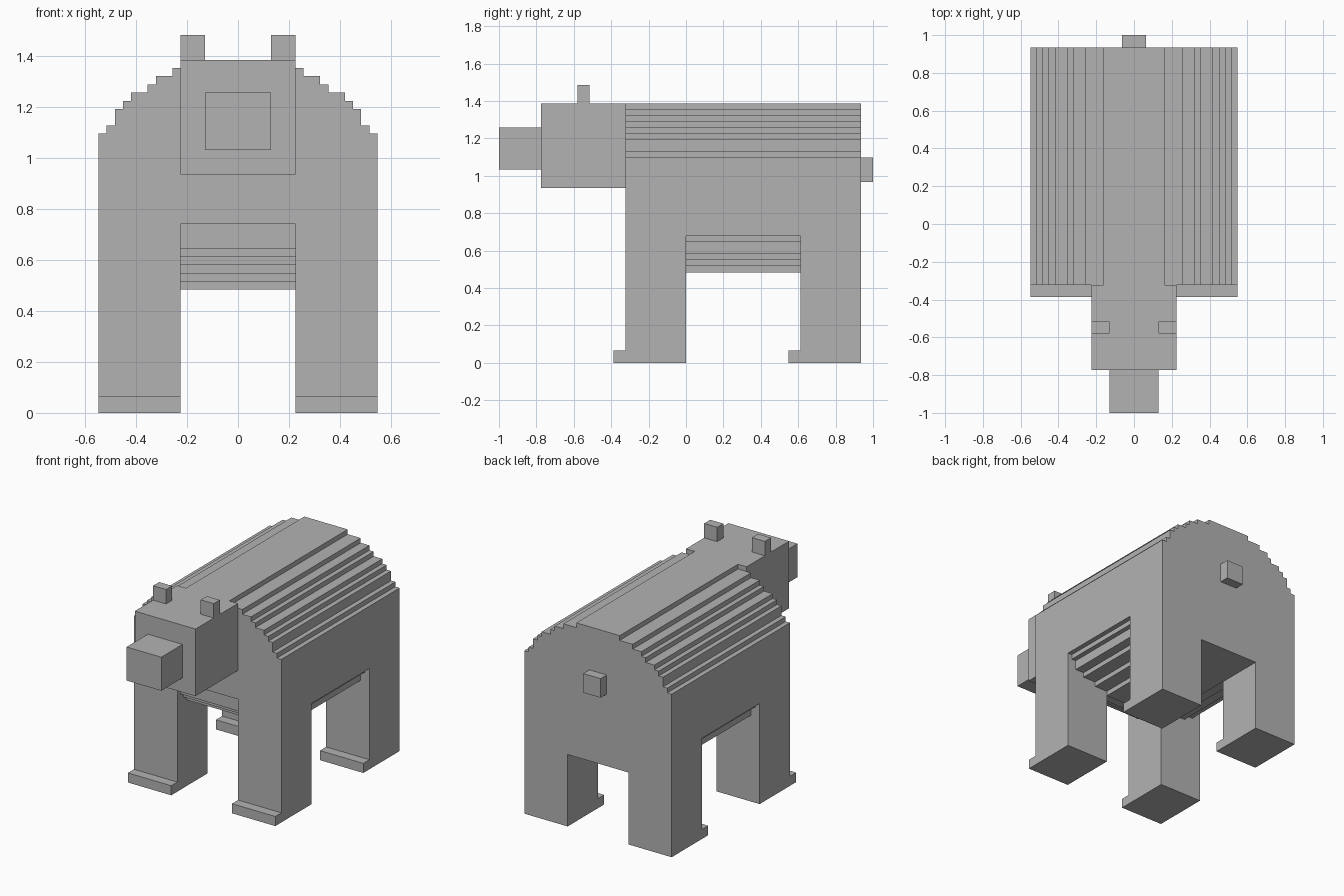
import bpy
import bmesh

U = 2 / 62  # one block unit

cube = bpy.data.objects.get("Cube")
if cube:
    bpy.data.objects.remove(cube, do_unlink=True)

grey = bpy.data.materials.new("plain grey")
grey.use_nodes = True
grey.diffuse_color = (0.45, 0.45, 0.45, 1)
grey.node_tree.nodes["Principled BSDF"].inputs["Base Color"].default_value = grey.diffuse_color


def prism(name, outline, axis, lo, hi):
    """Extrude an outline of (x, z) along y, or of (y, z) along x."""
    bm = bmesh.new()

    def ring(d):
        return [bm.verts.new((d * U, a * U, z * U) if axis == "x" else (a * U, d * U, z * U))
                for a, z in outline]

    first, last = ring(lo), ring(hi)
    bm.faces.new(first)
    bm.faces.new(last)
    n = len(outline)
    for i in range(n):
        j = (i + 1) % n
        bm.faces.new((first[i], first[j], last[j], last[i]))
    bmesh.ops.recalc_face_normals(bm, faces=bm.faces)
    mesh = bpy.data.meshes.new(name)
    bm.to_mesh(mesh)
    bm.free()
    mesh.materials.append(grey)
    obj = bpy.data.objects.new(name, mesh)
    bpy.context.collection.objects.link(obj)
    return obj


def box(name, x, y, z):
    prism(name, [(x[0], z[0]), (x[1], z[0]), (x[1], z[1]), (x[0], z[1])], "y", *y)


def stairs(start, steps):
    """Stair points from a start position; each step is (end position, height)."""
    points = []
    for end, height in steps:
        points += [(start, height), (end, height)]
        start = end
    return points


def mirrored(half):
    """Close a right-hand outline with its mirror image."""
    return half + [(-a, z) for a, z in reversed(half)]


# Body with a stepped, rounded back
back = stairs(0, [(5, 43), (8, 42), (10, 41), (11, 40), (13, 39), (14, 38),
                  (15, 37), (16, 35), (17, 34)])[1:]
prism("body", mirrored(back + [(17, 23)]), "y", -10, 29)

# Belly, stepped at the sides between the legs
under = stairs(0, [(7, 15), (10, 16), (13, 17), (15, 18), (16, 20), (17, 21)])[1:]
prism("belly", mirrored(under + [(17, 23)]), "y", 0, 19)
box("rear_belly", (-7, 7), (19, 29), (15, 23))

# Chest slope, stepped between the front legs
slope = stairs(-9, [(-8, 20), (-7, 19), (-5, 18), (-3, 17), (0, 16)])
prism("chest_slope", [(-9, 23)] + slope + [(0, 23)], "x", -7, 7)

# Legs with a low toe at the front
for place, y in (("front", -10), ("rear", 19)):
    leg = [(y - 2, 0), (y + 10, 0), (y + 10, 23), (y, 23), (y, 2), (y - 2, 2)]
    prism(place + "_left_leg", leg, "x", 7, 17)
    prism(place + "_right_leg", leg, "x", -17, -7)

# Head, snout, ears and tail
box("head", (-7, 7), (-24, -10), (29, 43))
box("snout", (-4, 4), (-31, -24), (32, 39))
box("left_ear", (4, 7), (-18, -16), (43, 46))
box("right_ear", (-7, -4), (-18, -16), (43, 46))
box("tail", (-2, 2), (29, 31), (30, 34))
